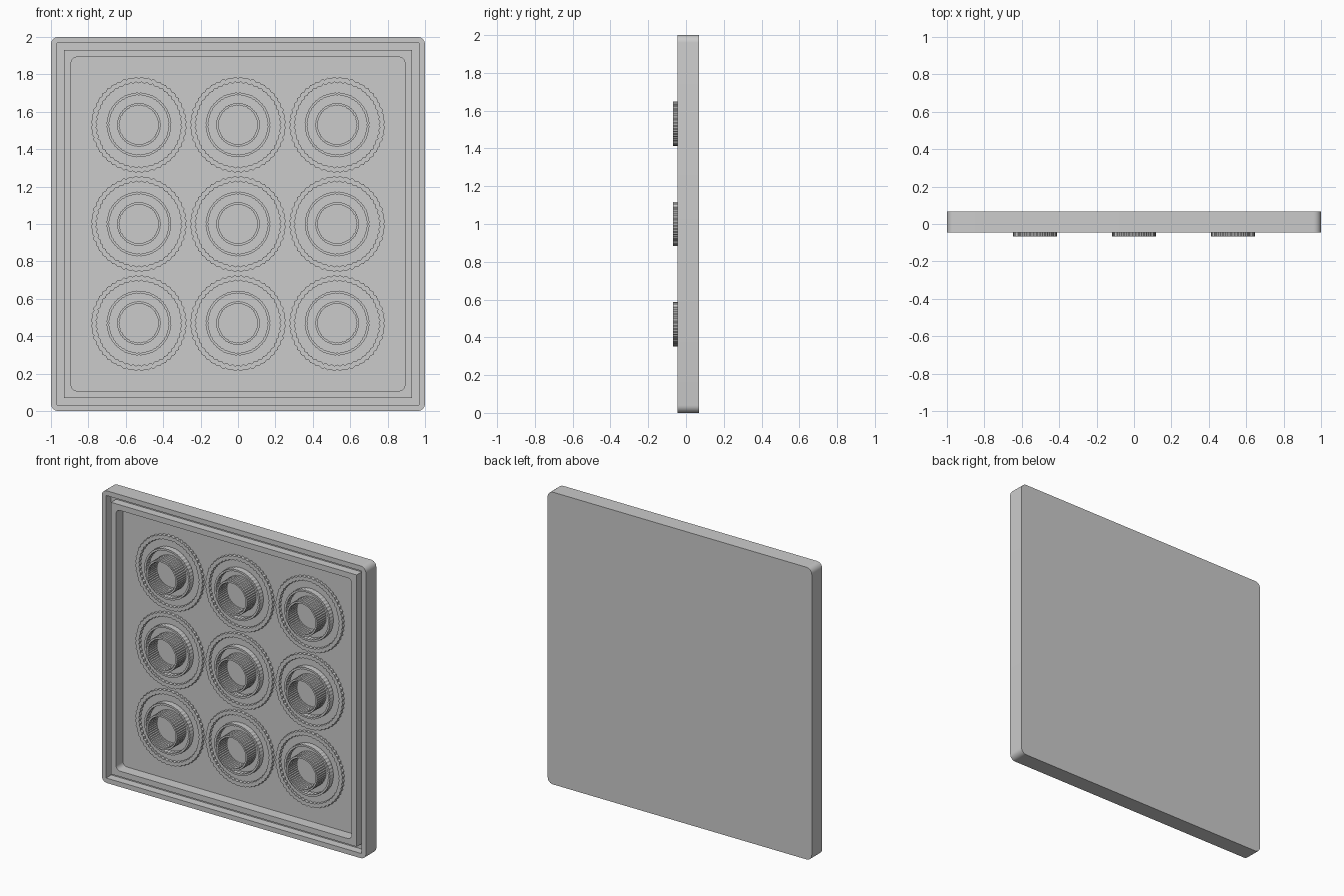
import bpy, bmesh, math

if "Cube" in bpy.data.objects:
    bpy.data.objects.remove(bpy.data.objects["Cube"])

FRONT, BACK, STUD_TOP, PANEL = -0.045, 0.068, -0.068, 0.03


def rounded_square(half, radius, y, steps=6):
    """Outline in the xz plane, centred on the origin."""
    pts = []
    for corner, (sx, sz) in enumerate([(1, 1), (-1, 1), (-1, -1), (1, -1)]):
        for i in range(steps + 1):
            a = math.pi / 2 * (corner + i / steps)
            pts.append((sx * (half - radius) + radius * math.cos(a), y,
                        sz * (half - radius) + radius * math.sin(a)))
    return pts


def fluted_circle(radius, wave, y, flutes=48):
    """Circle with alternating peaks and valleys."""
    pts = []
    for i in range(flutes * 2):
        a = math.pi * i / flutes
        r = radius + (wave if i % 2 else -wave)
        pts.append((r * math.cos(a), y, r * math.sin(a)))
    return pts


def skin(bm, loops, caps):
    """Join consecutive outlines with quads; cap the ends or close the ring."""
    rows = [[bm.verts.new(p) for p in loop] for loop in loops]
    n = len(rows[0])
    pairs = list(zip(rows, rows[1:]))
    if caps:
        bm.faces.new(rows[0])
        bm.faces.new(rows[-1])
    else:
        pairs.append((rows[-1], rows[0]))
    for a, b in pairs:
        for i in range(n):
            j = (i + 1) % n
            bm.faces.new((a[i], a[j], b[j], b[i]))


def to_mesh(bm, name):
    bmesh.ops.remove_doubles(bm, verts=bm.verts, dist=0.00005)
    bmesh.ops.recalc_face_normals(bm, faces=bm.faces)
    mesh = bpy.data.meshes.new(name)
    bm.to_mesh(mesh)
    bm.free()
    return mesh


def add_object(name, mesh, location):
    obj = bpy.data.objects.new(name, mesh)
    obj.location = location
    bpy.context.collection.objects.link(obj)
    return obj


# Panel with outer rim, groove, inner ridge and recessed field
bm = bmesh.new()
skin(bm, [rounded_square(*p) for p in [
    (1.0, 0.04, BACK), (1.0, 0.04, FRONT),
    (0.967, 0, FRONT), (0.967, 0, FRONT + 0.055),
    (0.93, 0, FRONT + 0.055), (0.93, 0, FRONT),
    (0.892, 0.03, FRONT), (0.892, 0.03, PANEL)]], caps=True)
panel = add_object("framed_panel", to_mesh(bm, "framed_panel"), (0, 0, 1))
bpy.context.view_layer.objects.active = panel
panel.select_set(True)
bpy.ops.object.shade_smooth_by_angle(angle=math.radians(30))

# Rosette: three concentric fluted rings, stepping up toward the middle
bm = bmesh.new()
for outer, inner, wave, top in [(0.253, 0.226, 0.004, 0.01),
                                (0.172, 0.159, 0.0015, -0.01),
                                (0.116, 0.104, 0.0015, STUD_TOP)]:
    base = PANEL + 0.005
    skin(bm, [fluted_circle(outer, wave, base), fluted_circle(outer, wave, top),
              fluted_circle(inner, wave, top), fluted_circle(inner, wave, base)],
         caps=False)
rosette = to_mesh(bm, "rosette")

# Three by three grid of rosettes
for row in range(3):
    for col in range(3):
        add_object(f"rosette_{row + 1}_{col + 1}", rosette,
                   ((col - 1) * 0.53, 0, 1 + (row - 1) * 0.53))
